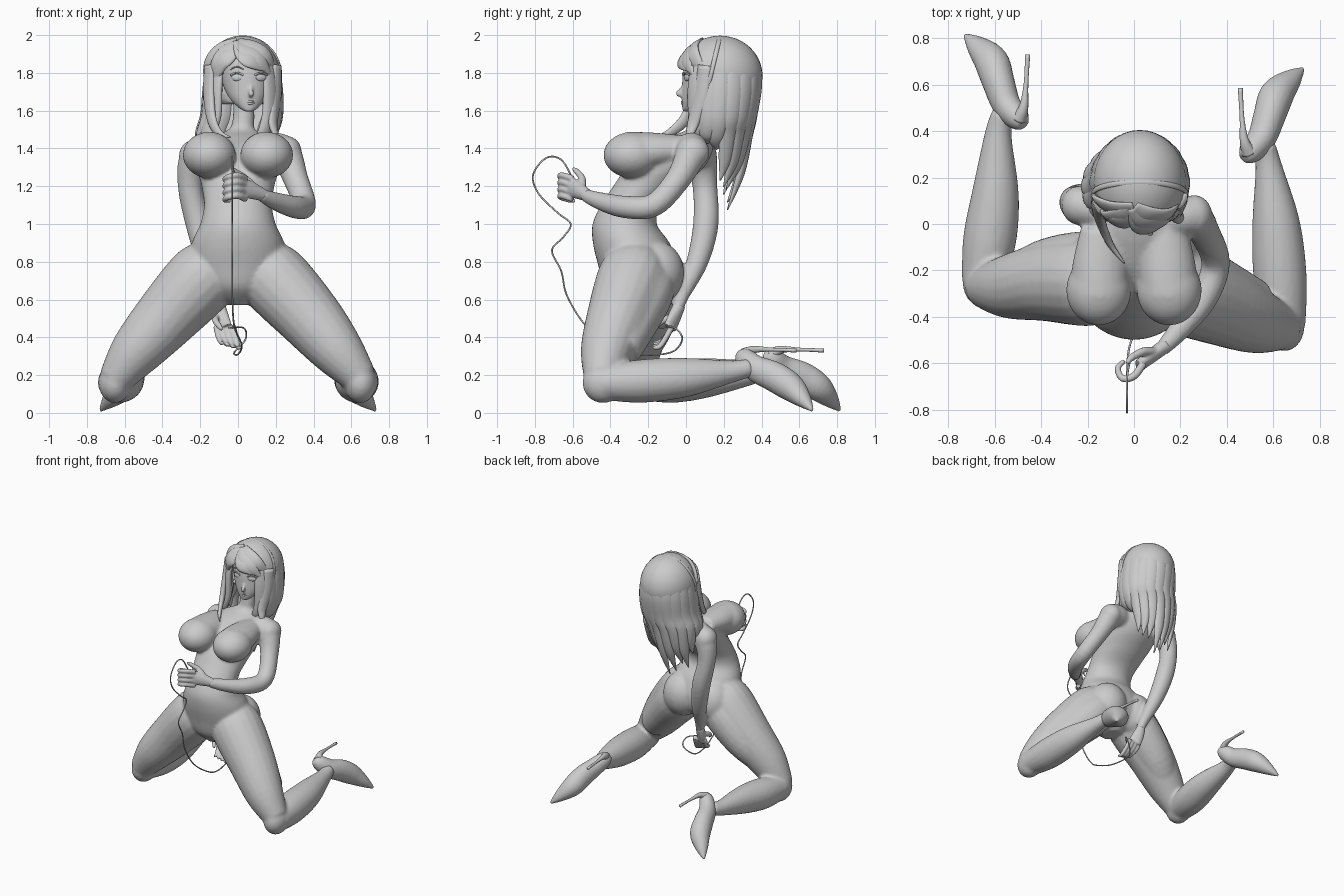
import bpy, bmesh, math
from mathutils import Vector, Matrix


def catmull(pts, sub):
    """Smoothly resample tuples of any length."""
    out = []
    for i in range(len(pts) - 1):
        a, b, c, d = pts[max(i - 1, 0)], pts[i], pts[i + 1], pts[min(i + 2, len(pts) - 1)]
        for k in range(sub):
            t = k / sub
            out.append([0.5 * (2 * q + (r - p) * t + (2 * p - 5 * q + 4 * r - s) * t * t
                               + (3 * q - p - 3 * r + s) * t ** 3) for p, q, r, s in zip(a, b, c, d)])
    return out + [list(pts[-1])]


def tube(bm, pts, ref=(0.1, 0.2, 1), flat=False, n=20, sub=5):
    """Loft ellipses (x, y, z, radius[, radius2]) along a path; flat keeps the rings level."""
    pts = catmull([p if len(p) == 5 else p + (p[3],) for p in pts], sub)
    P = [Vector(p[:3]) for p in pts]
    rings = []
    for i, p in enumerate(pts):
        u, v = Vector((1, 0, 0)), Vector((0, 1, 0))
        if not flat:
            t = (P[min(i + 1, len(P) - 1)] - P[max(i - 1, 0)]).normalized()
            u = t.cross(Vector(ref)).normalized()
            v = u.cross(t)
        rings.append([bm.verts.new(P[i] + u * max(p[3], .002) * math.cos(2 * math.pi * k / n)
                                   + v * max(p[4], .002) * math.sin(2 * math.pi * k / n)) for k in range(n)])
    fs = [bm.faces.new((a[k], a[(k + 1) % n], b[(k + 1) % n], b[k]))
          for a, b in zip(rings, rings[1:]) for k in range(n)]
    fs += [bm.faces.new(rings[0][::-1]), bm.faces.new(rings[-1])]
    bmesh.ops.recalc_face_normals(bm, faces=fs)


def ball(bm, c, r, rot=0):
    m = Matrix.Translation(c) @ Matrix.Rotation(rot, 4, 'Z') @ Matrix.Diagonal((*r, 1))
    return bmesh.ops.create_uvsphere(bm, u_segments=36, v_segments=24, radius=1, matrix=m)['verts']


def finish(name, bm, voxel=0, smooth=0):
    me = bpy.data.meshes.new(name)
    bm.to_mesh(me)
    bm.free()
    ob = bpy.data.objects.new(name, me)
    bpy.context.collection.objects.link(ob)
    for p in me.polygons:
        p.use_smooth = True
    if voxel:
        m = ob.modifiers.new('fuse', 'REMESH')
        m.mode, m.voxel_size, m.use_smooth_shade = 'VOXEL', voxel, True
    if smooth:
        m = ob.modifiers.new('soften', 'SMOOTH')
        m.factor, m.iterations = 0.5, smooth
    return ob


# torso and neck, as level sections
bm = bmesh.new()
tube(bm, [(0, -.26, .57, .05, .08), (0, -.25, .66, .19, .18), (0, -.255, .78, .255, .21),
          (0, -.29, .9, .245, .203), (0, -.325, 1.0, .2, .17), (0, -.29, 1.1, .18, .16),
          (0, -.2, 1.2, .193, .185), (0, -.11, 1.3, .218, .205), (0, -.03, 1.4, .215, .175),
          (.01, .02, 1.46, .15, .11), (.02, .07, 1.5, .07, .065), (.03, .09, 1.56, .058, .06),
          (.03, .1, 1.68, .055, .06)], flat=True, n=36)
for s in (-1, 1):
    # bust and buttocks
    ball(bm, (s * .152, -.285, 1.365), (.14, .152, .122))
    tube(bm, [(s * .14, -.02, 1.4, .09, .07), (s * .145, -.17, 1.39, .12, .095),
              (s * .15, -.3, 1.375, .125, .115)])
    ball(bm, (s * .13, -.16, .74), (.15, .15, .17))
    # back of thigh
    y = -.29 if s > 0 else -.2
    tube(bm, [(s * .12, -.17, .75, .13), (s * .23, -.6 * .17 + .4 * y, .63, .15), (s * .38, y, .47, .135),
              (s * .52, y - .06, .33, .11)])
# legs
tube(bm, [(.1, -.25, .8, .15), (.19, -.28, .71, .19), (.38, -.355, .505, .172), (.53, -.42, .325, .14),
          (.65, -.45, .18, .092)])
tube(bm, [(-.1, -.25, .8, .15), (-.19, -.25, .71, .19), (-.38, -.25, .505, .17), (-.54, -.27, .325, .138),
          (-.655, -.27, .17, .09)])
for s, pts in ((1, [(.648, -.44, .16, .092), (.63, -.24, .168, .115), (.612, .0, .188, .104), (.58, .25, .22, .058),
                    (.56, .34, .24, .05)]),
               (-1, [(-.652, -.25, .16, .092), (-.622, -.07, .168, .115), (-.597, .13, .188, .102),
                     (-.585, .39, .22, .058), (-.56, .48, .24, .05)])):
    tube(bm, pts)
    ball(bm, pts[0][:3], (.086, .108, .108))
# arms
tube(bm, [(.15, .02, 1.4, .085), (.245, .03, 1.38, .085), (.305, -.04, 1.24, .067), (.352, -.17, 1.1, .062),
          (.3, -.32, 1.09, .06), (.2, -.45, 1.12, .048), (.12, -.54, 1.155, .033)], ref=(1, .4, .1))
ball(bm, (.26, .035, 1.38), (.078, .09, .085))
tube(bm, [(-.13, .06, 1.39, .08), (-.225, .08, 1.35, .084), (-.253, .1, 1.2, .066), (-.21, .105, 1.0, .068),
          (-.16, .06, .8, .058), (-.11, -.02, .62, .037), (-.095, -.045, .55, .033)], ref=(1, .1, .1))
ball(bm, (-.235, .08, 1.36), (.078, .085, .085))
finish('body', bm, .011, 8)

# hands: palm, four fingers and thumb each
bm = bmesh.new()
tube(bm, [(.14, -.52, 1.15, .032), (.08, -.565, 1.175, .03, .045), (.02, -.61, 1.195, .026, .055)], n=14)
for i in range(4):
    z = 1.245 - i * .036
    tube(bm, [(.04, -.6, z - .005, .018), (-.0, -.655, z + .012, .017), (-.05, -.665, z + .005, .015),
              (-.07, -.62, z - .01, .014), (-.04, -.59, z - .015, .01)], n=10)
tube(bm, [(.09, -.55, 1.19, .022), (.04, -.55, 1.24, .019), (-.01, -.575, 1.275, .016), (-.03, -.6, 1.295, .009)], n=10)
finish('front_hand', bm, .006, 3)
bm = bmesh.new()
tube(bm, [(-.1, -.035, .57, .033), (-.09, -.06, .51, .045, .03), (-.075, -.085, .45, .05, .024)],
     ref=(.5, 1, .2), n=14)
for i in range(4):
    x = -.115 + i * .03
    tube(bm, [(x, -.075, .46, .017), (x + .01, -.1, .41, .016), (x + .025, -.14, .375 - .008 * i, .014),
              (x + .03, -.175, .37 - .008 * i, .01)], ref=(1, 0, 0), n=10)
tube(bm, [(-.11, -.07, .51, .02), (-.12, -.12, .49, .018), (-.1, -.16, .46, .015), (-.085, -.18, .44, .009)],
     ref=(1, 0, 0), n=10)
finish('rear_hand', bm, .006, 3)

# high heeled shoes
for name, s, dy in (('left_shoe', 1, 0), ('right_shoe', -1, .145)):
    bm = bmesh.new()
    tube(bm, [(s * x, y + dy, z, r, r2) for x, y, z, r, r2 in (
        (.475, .285, .315, .028, .028), (.5, .31, .29, .052, .055), (.55, .37, .235, .062, .07),
        (.585, .47, .19, .07, .08), (.615, .555, .135, .074, .075), (.675, .62, .07, .048, .045),
        (.73, .67, .012, .008, .008))])
    finish(name, bm, .008, 3)
    bm = bmesh.new()
    tube(bm, [(s * x, y + dy, z, r) for x, y, z, r in (
        (.495, .31, .31, .035), (.475, .36, .335, .02), (.465, .46, .335, .01), (.458, .585, .33, .011))], n=12)
    finish(name + '_heel', bm)

# head with nose and ears
bm = bmesh.new()
tube(bm, [(.058, .005, 1.595, .02, .02), (.056, .025, 1.615, .05, .045), (.052, .065, 1.66, .093, .088),
          (.048, .1, 1.72, .122, .122), (.042, .13, 1.8, .14, .146), (.035, .15, 1.87, .145, .15),
          (.03, .16, 1.93, .115, .12), (.03, .16, 1.97, .04, .05)], flat=True, n=32)
tube(bm, [(.065, .0, 1.755, .01), (.068, -.025, 1.71, .012), (.07, -.042, 1.69, .015), (.066, -.01, 1.678, .01)], n=10)
finish('head', bm, .008, 4)
# eyes, lashes, brows and lips
bm = bmesh.new()
for x, y, rot in ((-.005, -.006, -.25), (.122, .004, .45)):
    ball(bm, (x, y, 1.775), (.03, .009, .018), rot)
    for dz, h, r in ((.018, .008, .005), (.048, .01, .003)):
        w = .034
        tube(bm, [(x - w, y + (.012 if x < .05 else -.01), 1.77 + dz, r), (x, y - .007, 1.775 + dz + h, r),
                  (x + w, y + (-.01 if x < .05 else .014), 1.77 + dz, r)], n=8)
for z, r in ((1.648, .006), (1.638, .007)):
    tube(bm, [(.038, -.012, z + .002, .003), (.064, -.02, z, r), (.09, -.01, z + .003, .003)], n=8)
finish('face_details', bm)

# hair cap with the face opening cut away
C, R = Vector((.025, .18, 1.785)), Vector((.2, .225, .212))
bm = bmesh.new()
vs = ball(bm, C, R)
bmesh.ops.delete(bm, geom=[v for v in vs if v.co.y < .09 and v.co.z < 1.89 - .4 * abs(v.co.x - .0)
                           or v.co.z < 1.62], context='VERTS')
m = finish('hair_cap', bm).modifiers.new('thickness', 'SOLIDIFY')
m.thickness = .02

# long back strands, fanned around the head
bm = bmesh.new()
N = 14
for i in range(N):
    a = math.radians(-38 + 256 * i / (N - 1))
    c, s = math.cos(a), math.sin(a)
    b = max(s, 0)
    tip = (1.35 - .25 * b if s > 0 else 1.44) + .04 * (i % 3)
    tube(bm, [(.025 + .09 * c, .18 + .1 * s, 1.95, .02, .01), (.025 + .15 * c, .18 + .168 * s, 1.885, .04, .02),
              (.025 + .185 * c, .18 + .2 * s, 1.75, .055, .024), (.02 + .19 * c, .17 + .18 * s, 1.58, .058, .03),
              (-.01 + .19 * c, .16 + .17 * s, 1.48, .048, .028),
              (-.03 + .17 * c, .16 + .13 * s, (1.47 + tip) / 2 - .02, .036, .022),
              (-.04 + .16 * c, .16 + .06 * s, tip - .03, .003, .003)], ref=(c, s, .05), n=14)
finish('back_hair', bm)


def on_cap(x, z):
    q = 1 - ((x - C.x) / R.x) ** 2 - ((z - C.z) / R.z) ** 2
    return (x, C.y - R.y * math.sqrt(max(q, .03)) + .008, z)


# swept fringe lying on the cap, and the locks that frame the face
bm = bmesh.new()
for pts in (((.05, 1.915), (.12, 1.86), (.18, 1.78)), ((.07, 1.935), (.155, 1.875), (.212, 1.72)),
            ((.035, 1.89), (.085, 1.855), (.15, 1.81)), ((-.06, 1.91), (-.115, 1.83), (-.145, 1.69)),
            ((-.05, 1.895), (-.095, 1.84), (-.125, 1.74)), ((-.085, 1.92), (-.15, 1.84), (-.17, 1.68))):
    r = ((.05, .016), (.042, .016), (.003, .003))
    tube(bm, [(*on_cap(0, 1.965), .03, .012)] + [(*on_cap(*p), *q) for p, q in zip(pts, r)],
         ref=(pts[1][0] * 4, -1, .5), n=14)
tube(bm, [(-.15, .08, 1.84, .045, .02), (-.155, .06, 1.7, .045, .022), (-.14, .0, 1.56, .035, .02),
          (-.1, -.09, 1.48, .022, .014), (-.04, -.17, 1.46, .003, .003)], ref=(-1, -.6, .1), n=14)
tube(bm, [(.205, .1, 1.84, .04, .02), (.2, .08, 1.68, .045, .022), (.185, .04, 1.54, .035, .02),
          (.2, .02, 1.47, .02, .014), (.21, .01, 1.4, .003, .003)], ref=(1, -.6, .1), n=14)
finish('front_hair', bm)

# headband over the crown
bm = bmesh.new()
tube(bm, [(.025 + .203 * math.cos(a), .13 + .05 * math.sin(a), 1.785 + .207 * math.sin(a), .006, .012)
          for a in (math.pi * (k - 1) / 9 for k in range(12))], ref=(0, 1, 0), n=10)
finish('headband', bm)

# thin cord looping from the front hand to the rear hand
path = [(-.02, -.6, 1.24), (-.03, -.66, 1.34), (-.03, -.74, 1.35), (-.03, -.81, 1.26), (-.03, -.78, 1.16),
        (-.03, -.68, 1.06), (-.03, -.61, 1.0), (-.03, -.65, .93), (-.03, -.71, .86), (-.03, -.66, .75),
        (-.03, -.63, .62), (-.02, -.53, .46), (.02, -.4, .36), (.0, -.25, .31), (-.02, -.08, .32),
        (.04, -.02, .39), (.03, -.06, .45), (-.05, -.14, .45)]
bm = bmesh.new()
tube(bm, [(*p, .0045) for p in path], ref=(1, .05, .02), n=8)
finish('cord', bm)
